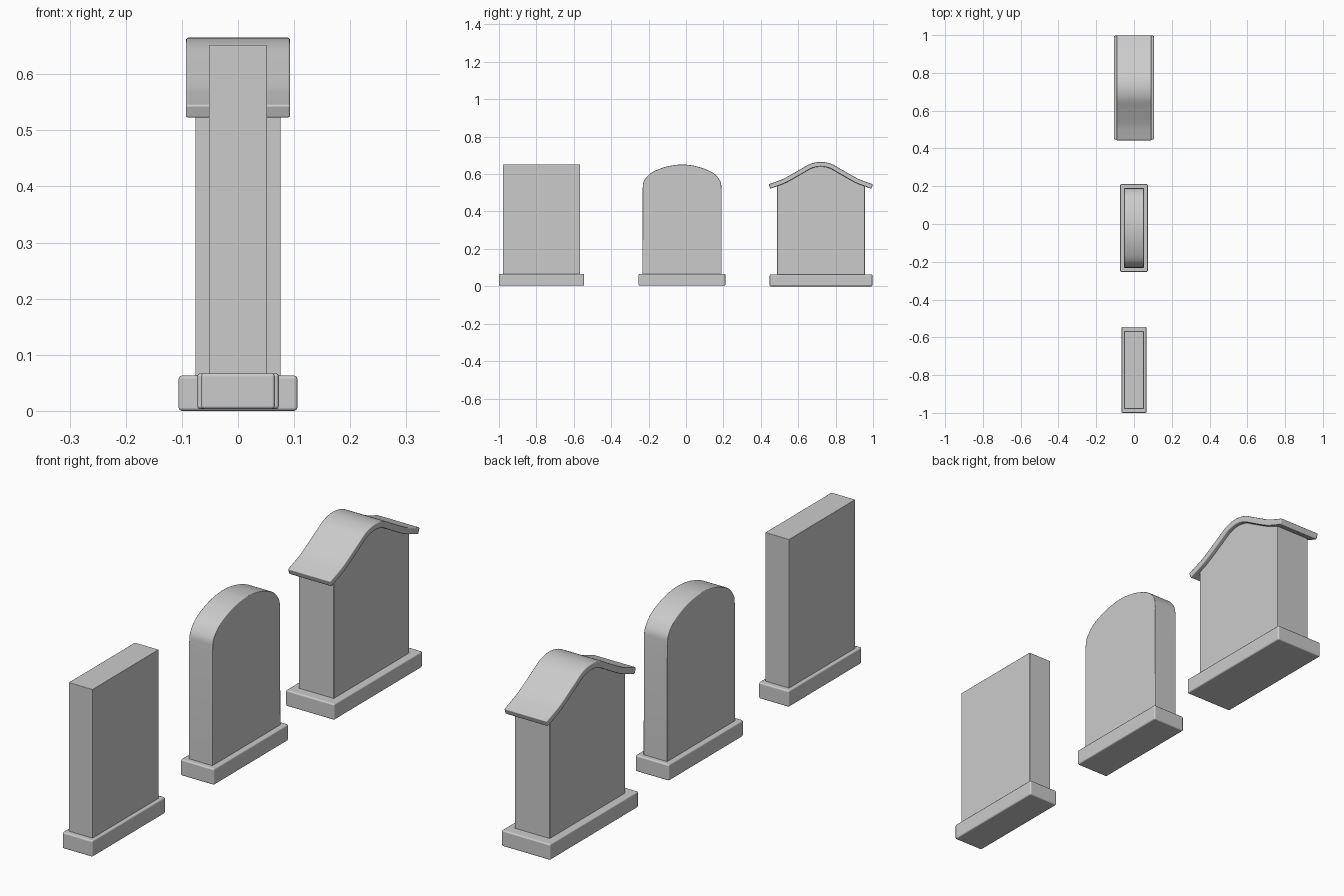
import bpy, bmesh, math
from mathutils import Vector

if "Cube" in bpy.data.objects:
    bpy.data.objects.remove(bpy.data.objects["Cube"])


def extrude_profile(name, pts, half_x, bevel=0.004):
    """Extrude a closed (y, z) outline across x, with softened edges."""
    bm = bmesh.new()
    face = bm.faces.new([bm.verts.new((-half_x, y, z)) for y, z in pts])
    new = bmesh.ops.extrude_face_region(bm, geom=[face])["geom"]
    verts = [g for g in new if isinstance(g, bmesh.types.BMVert)]
    bmesh.ops.translate(bm, verts=verts, vec=(2 * half_x, 0, 0))
    bmesh.ops.recalc_face_normals(bm, faces=bm.faces)
    mesh = bpy.data.meshes.new(name)
    bm.to_mesh(mesh)
    bm.free()
    obj = bpy.data.objects.new(name, mesh)
    bpy.context.collection.objects.link(obj)
    bpy.ops.object.select_all(action='DESELECT')
    obj.select_set(True)
    bpy.context.view_layer.objects.active = obj
    bpy.ops.object.shade_smooth_by_angle(angle=math.radians(30))
    mod = obj.modifiers.new("soft_edges", 'BEVEL')
    mod.width, mod.segments = bevel, 2
    mod.limit_method, mod.angle_limit = 'ANGLE', math.radians(40)
    mod.harden_normals = True
    return obj


def rect(y0, y1, z0, z1):
    return [(y0, z0), (y1, z0), (y1, z1), (y0, z1)]


def smooth_curve(pts, steps=6):
    """Catmull-Rom curve through the points."""
    p = [Vector(q) for q in pts]
    p = [2 * p[0] - p[1]] + p + [2 * p[-1] - p[-2]]
    out = []
    for i in range(1, len(p) - 2):
        a, b, c, d = p[i - 1:i + 3]
        for s in range(steps):
            t = s / steps
            out.append(0.5 * (2 * b + (c - a) * t + (2 * a - 5 * b + 4 * c - d) * t * t
                              + (3 * b - a - 3 * c + d) * t ** 3))
    return out + [p[-2]]


def mirrored(half, centre):
    """Left half (offset, z) up to the middle -> full left-to-right outline."""
    full = half + [(-o, z) for o, z in reversed(half[:-1])]
    return [(centre + o, z) for o, z in full]


def offset(curve, d):
    """Move a curve down along its normals."""
    out = []
    for i, p in enumerate(curve):
        t = (curve[min(i + 1, len(curve) - 1)] - curve[max(i - 1, 0)]).normalized()
        out.append(p + Vector((t.y, -t.x)) * d)
    return out


# square headstone
extrude_profile("square_base", rect(-1.0, -0.545, 0.003, 0.067), 0.066, 0.006)
extrude_profile("square_slab", rect(-0.979, -0.567, 0.05, 0.652), 0.052, 0.002)

# round-topped headstone
extrude_profile("arched_base", rect(-0.254, 0.211, 0.003, 0.067), 0.073, 0.006)
arch = smooth_curve(mirrored([(-0.211, 0.52), (-0.205, 0.56), (-0.175, 0.599), (-0.13, 0.624),
                              (-0.07, 0.643), (0, 0.651)], -0.021))
extrude_profile("arched_slab", [(0.191, 0.05)] + [(-0.233, 0.05)][::-1]
                + [tuple(p) for p in arch], 0.052, 0.003)

# roofed headstone
extrude_profile("roofed_base", rect(0.447, 0.997, 0.0, 0.063), 0.106, 0.006)
roof_top = smooth_curve(mirrored([(-0.279, 0.545), (-0.235, 0.561), (-0.19, 0.580), (-0.11, 0.625),
                                  (-0.055, 0.655), (0, 0.665)], 0.7205))
roof = roof_top + offset(roof_top, 0.025)[::-1]
extrude_profile("roof", [tuple(p) for p in roof], 0.093, 0.004)
under = [tuple(p) for p in offset(roof_top, 0.014) if 0.488 < p.x < 0.956]
outline = [(0.956, 0.05), (0.487, 0.05), (0.487, under[0][1])] + under + [(0.956, under[-1][1])]
extrude_profile("roofed_slab", outline, 0.076, 0.002)
